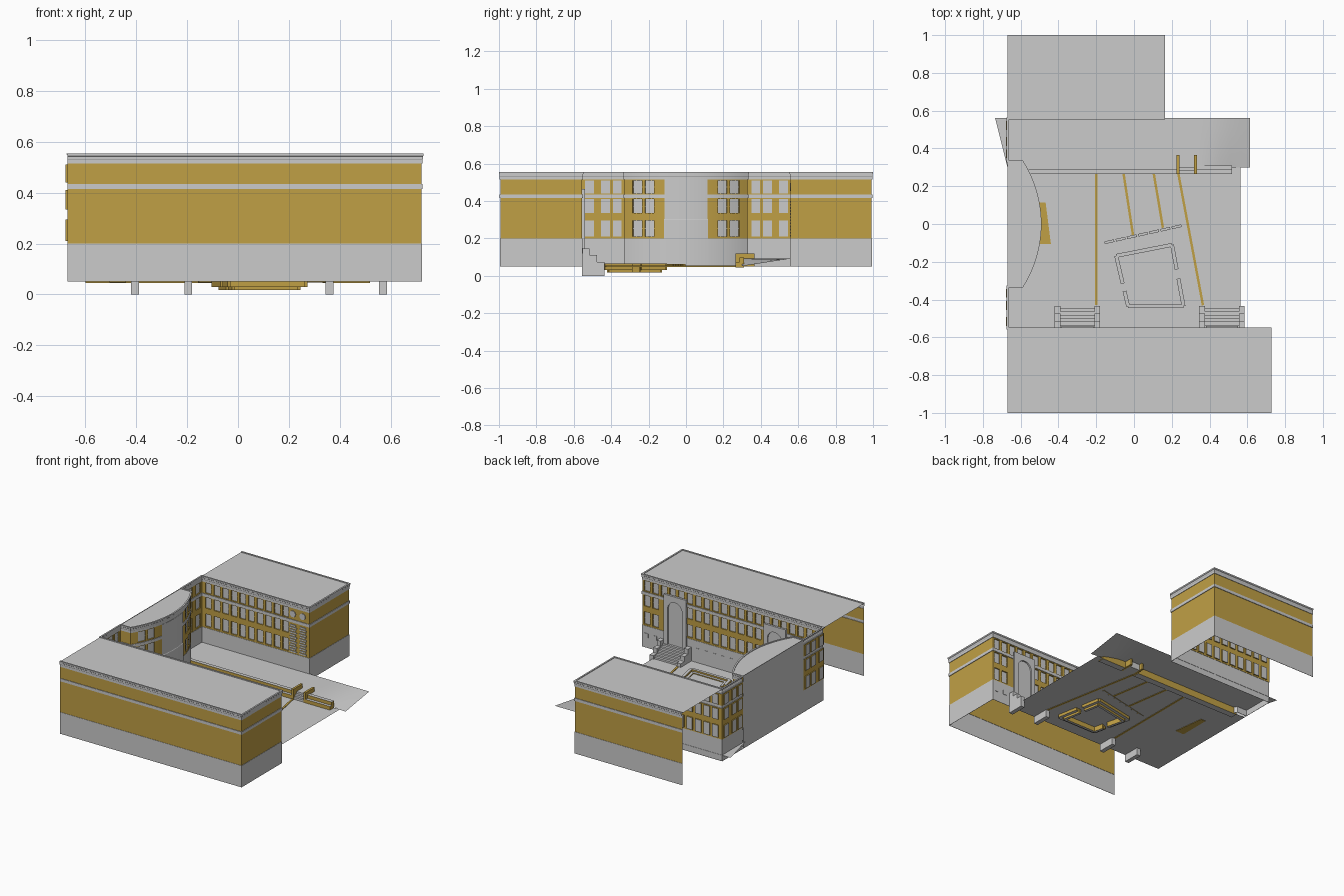
import bpy, bmesh, math
from mathutils import Vector as V

if "Cube" in bpy.data.objects:
    bpy.data.objects.remove(bpy.data.objects["Cube"])


def material(name, c):
    m = bpy.data.materials.new(name)
    m.diffuse_color = (*c, 1)
    m.use_nodes = True
    m.node_tree.nodes["Principled BSDF"].inputs["Base Color"].default_value = m.diffuse_color
    return m


GREY = material("stone", (0.8, 0.8, 0.8))
BROWN = material("brick", (0.53, 0.35, 0.06))


def mk(name, faces, smooth=False):
    """faces: list of (points, slot) with slot 0 grey, 1 brown"""
    bm = bmesh.new()
    for pts, slot in faces:
        bm.faces.new([bm.verts.new(p) for p in pts]).material_index = slot
    bmesh.ops.remove_doubles(bm, verts=bm.verts, dist=1e-5)
    me = bpy.data.meshes.new(name)
    bm.to_mesh(me)
    bm.free()
    me.materials.append(GREY)
    me.materials.append(BROWN)
    o = bpy.data.objects.new(name, me)
    bpy.context.collection.objects.link(o)
    if smooth:
        bpy.ops.object.select_all(action='DESELECT')
        o.select_set(True)
        bpy.context.view_layer.objects.active = o
        bpy.ops.object.shade_smooth_by_angle(angle=math.radians(20))
    return o


def prism(loop, vec, side=0, cap=0):
    vec = V(vec)
    a = [V(p) for p in loop]
    b = [p + vec for p in a]
    f = [(a[::-1], cap), (b, cap)]
    for i in range(len(a)):
        j = (i + 1) % len(a)
        f.append(([a[i], a[j], b[j], b[i]], side))
    return f


def slab(p, q, w, z0, z1, side=1, top=0):
    p, q = V(p), V(q)
    d = (q - p).normalized()
    n = V((-d.y, d.x)) * w / 2
    return prism([(*c, z0) for c in (p - n, q - n, q + n, p + n)], (0, 0, z1 - z0), side, top)


def sweep(name, path, prof, slot=0):
    """Sweep an (outset, z) profile along a plan path, outside on the left, mitred."""
    P = [V(p) for p in path]
    off = []
    for i in range(len(P)):
        ns = []
        for a, b in ((i - 1, i), (i, i + 1)):
            if a >= 0 and b < len(P):
                d = (P[b] - P[a]).normalized()
                ns.append(V((-d.y, d.x)))
        n = sum(ns, V((0, 0)))
        off.append(n / n.dot(ns[0]))
    pt = lambda i, k: (*(P[i] + off[i] * prof[k][0]), prof[k][1])
    return mk(name, [([pt(i, k), pt(i, k + 1), pt(i + 1, k + 1), pt(i + 1, k)], slot)
                     for i in range(len(P) - 1) for k in range(len(prof) - 1)], True)


ROWS = [(0.21, 0.295), (0.335, 0.41), (0.44, 0.51)]
ZBANDS = [[0.2, 0.21, 0.295, 0.335, 0.41, 0.415], [0.435, 0.44, 0.51, 0.515]]


def facade(name, P, length, wins=(), skip=(), seg=1):
    """Brick wall with recessed windows. P(u, z, depth) gives a point."""
    us = {round(length * i / seg, 5) for i in range(seg + 1)}
    for w in wins:
        us |= {round(w[0], 5), round(w[1], 5)}
    us = sorted(us)
    D, F = 0.008, []

    def depth(u, z):
        if not any(r[0] < z < r[1] for r in ROWS):
            return 0
        if z < 0.42 and any(s[0] < u < s[1] for s in skip):
            return 0
        return D if any(w[0] < u < w[1] for w in wins) else 0
    for zs in ZBANDS:
        g = [[depth((us[i] + us[i + 1]) / 2, (zs[k] + zs[k + 1]) / 2)
              for k in range(len(zs) - 1)] for i in range(len(us) - 1)]
        for i in range(len(g)):
            for k in range(len(g[0])):
                d, a, b, z0, z1 = g[i][k], us[i], us[i + 1], zs[k], zs[k + 1]
                F.append(([P(a, z0, d), P(a, z1, d), P(b, z1, d), P(b, z0, d)], 0 if d else 1))
                if i and g[i - 1][k] != d:
                    F.append(([P(a, z0, 0), P(a, z1, 0), P(a, z1, D), P(a, z0, D)], 1))
                if k and g[i][k - 1] != d:
                    F.append(([P(a, z0, 0), P(b, z0, 0), P(b, z0, D), P(a, z0, D)], 1))
                if d:  # glazing bars
                    m, t, h = (a + b) / 2, 0.002, (z0 + z1) / 2
                    for a2, b2, c2, d2 in ((m - t, m + t, z0, z1), (a, b, h - t, h + t)):
                        F.append(([P(a2, c2, .005), P(a2, d2, .005), P(b2, d2, .005), P(b2, c2, .005)], 0))
    return mk(name, F, seg > 1)


def straight(a, b):
    a, b = V(a), V(b)
    d = (b - a).normalized()
    n = V((-d.y, d.x))
    return (lambda u, z, k: (*(a + d * u - n * k), z)), (b - a).length


# --- building plan: one continuous wall line, outside on the left
XW, XE, XN, YS, YN, YO, R = -0.67, 0.722, 0.156, -0.555, 0.56, 0.993, 0.615
CX, T0 = -1.112, math.asin(0.33 / 0.615)
arc = [(CX + R * math.cos(T0 * (1 - i / 12)), R * math.sin(T0 * (1 - i / 12))) for i in range(25)]
path = ([(XW, YO), (XN, YO), (XN, YN), (XW, YN), (XW, .33)] + arc +
        [(XW, -.33), (XW, YS), (XE, YS), (XE, -YO), (XW, -YO)])
sweep("stone_base", path, [(0, .05), (.002, .05), (.002, .2), (0, .2)])
sweep("string_course", path, [(0, .415), (.004, .415), (.004, .435), (0, .435)])
sweep("cornice", path, [(0, .515), (.003, .515), (.003, .53), (.005, .533), (.005, .543),
                        (.007, .545), (.007, .555), (-.004, .555), (-.004, .55)])

# --- brick walls with windows
plain = [((XW, YO), (XN, YO)), ((XN, YO), (XN, YN)), ((XW, .33), arc[0]), (arc[-1], (XW, -.33)),
         ((XE, YS), (XE, -YO)), ((XE, -YO), (XW, -YO))]
for i, (a, b) in enumerate(plain):
    facade(f"plain_wall_{i}", *straight(a, b))
side = [(.015, .062), (.1, .148), (.165, .21)]
P, L = straight((XW, YN), (XW, .33))
facade("west_wall_north", P, L, side)
P, L = straight((XW, -.33), (XW, YS))
facade("west_wall_south", P, L, [(L - b, L - a) for a, b in side])
DOORS = (0.465, -0.3)
P, L = straight((XW, YS), (XE, YS))
facade("south_facade", P, L, [(.025 + .0655 * i, .07 + .0655 * i) for i in range(21)],
       [(x - XW - .1, x - XW + .1) for x in DOORS])
P, L = straight((XN, YN), (XW, YN))
facade("north_facade", P, L, [(.16 + .066 * i, .205 + .066 * i) for i in range(10)])
ub = lambda y: R * (T0 - math.asin(y / R))
bow = [(.285, .235), (.22, .17), (-.17, -.22), (-.235, -.285)]
facade("bow_wall",
       lambda u, z, k: (CX + (R - k) * math.cos(T0 - u / R), (R - k) * math.sin(T0 - u / R), z),
       2 * R * T0, [(ub(a), ub(b)) for a, b in bow], seg=24)
sweep("bow_entrance_panel", [p for p in arc if abs(p[1]) < .12],
      [(-.002, .05), (.007, .05), (.007, .3), (.005, .303), (.005, .515), (-.002, .515)])

# --- east end of north wing: round medallions and slatted windows
F = []
for x in (.03, .105):
    F += prism([(x + .022 * math.cos(t * math.pi / 8), YN, .475 + .022 * math.sin(t * math.pi / 8))
                for t in range(16)], (0, -.005, 0))
    for k in range(12):
        z = .21 + k * .0165
        F += slab((x - .025 + .006 * (k % 2), YN - .002), (x + .03 - .006 * (k % 2), YN - .002),
                  .006, z, z + .009, 0)
mk("medallions_and_slats", F)

# --- roofs and plain back of the bow
rect = lambda x0, y0, x1, y1, z: [(x0, y0, z), (x1, y0, z), (x1, y1, z), (x0, y1, z)]
mk("south_roof", [(rect(XW, -YO, XE, YS, .551), 0)])
mk("north_roof", [(rect(XW, YN, XN, YO, .551), 0)])
mk("bow_roof", [([(XW, -.33, .551)] + [(*p, .551) for p in arc[::-1]] + [(XW, .33, .551)], 0)])
mk("bow_back_wall", [([(XW, .33, .05), (XW, -.33, .05), (XW, -.33, .555), (XW, .33, .555)], 0)])

# --- arched doorways with stepped cheeks and stairs
for n, x in enumerate(DOORS):
    w, h, s = .085, .465, .37
    arch = [(x + .055 * math.cos(math.pi * t / 16), s + .055 * math.sin(math.pi * t / 16)) for t in range(17)]
    arch = [(x + .055, .05)] + arch + [(x - .055, .05)]
    outer = [(x + w, .05), (x + w, h), (x - w, h), (x - w, .05)]
    mk(f"door_surround_{n}", prism([(a, YS, z) for a, z in outer + arch[::-1]], (0, .014, 0)))
    mk(f"door_leaf_{n}", prism([(a, YS, z) for a, z in arch], (0, .004, 0)))
    cheek = [(-.555, 0), (-.435, 0), (-.435, .075), (-.475, .075), (-.475, .11),
             (-.515, .11), (-.515, .145), (-.555, .145)]
    for sgn in (-1, 1):
        mk(f"stair_cheek_{n}_{sgn}", prism([(x + sgn * .105 - .015, y, z) for y, z in cheek], (.03, 0, 0)))
    F = []
    for k in range(6):
        F += slab((x - .09, -.5 - .009 * k), (x + .09, -.5 - .009 * k), .11 - .018 * k, .05, .062 + .012 * k, 0)
    mk(f"door_steps_{n}", F)
F = []
for i in range(21):
    x = -.62 + i * .0655
    if all(abs(x - d) > .13 for d in DOORS):
        F += slab((x - .014, YS + .002), (x + .014, YS + .002), .006, .12, .15, 0)
mk("basement_windows", F)

# --- courtyard ground and raised north terrace
mk("courtyard_ground", [(rect(XW, -.555, .565, .31, .05), 0)])


def terrace(i, j):
    x, y = -.67 + 1.285 * i / 24, .3 + .26 * j / 6
    s = min(max((x - .35) / .25, 0), 1)
    return (x, y, .092 - .04 * s * s * (3 - 2 * s) * (.56 - y) / .26)


F = [([terrace(i, j), terrace(i + 1, j), terrace(i + 1, j + 1), terrace(i, j + 1)], 0)
     for i in range(24) for j in range(6)]
F.append(([(-.67, .3, .092), (-.67, .56, .092), (-.735, .56, .092)], 0))
mk("north_terrace", F, True)
F = []
for x0, x1 in ((-.6, .225), (.333, .52)):
    F += slab((x0, .275), (x1, .275), .02, .045, .075)
    F += slab((x0, .298), (x1, .298), .026, .045, .098)
mk("terrace_retaining_steps", F)
F = []
for x in (.233, .325):
    F += slab((x, .265), (x, .365), .015, .05, .12, 1, 1)
for k in range(3):
    F += slab((.279, .268 + .016 * k), (.279, .34), .078, .05, .064 + .014 * k, 0)
mk("terrace_stair", F)

# --- paving strips and patch by the bow
F = []
for p, q in (((-.2, .265), (-.2, -.43)), ((-.055, .265), (-.005, -.06)),
             ((.105, .265), (.153, -.02)), ((.235, .265), (.365, -.43))):
    F += slab(p, q, .013, .047, .054, 1, 1)
F += prism([(-.505, -.105, .047), (-.44, -.105, .047), (-.468, .115, .047), (-.505, .115, .047)],
           (0, 0, .006), 1, 1)
mk("paving_strips", F)

# --- row of benches
F = []
a, b = V((-.16, -.1)), V((.255, -.008))
for i in range(7):
    F += slab(a.lerp(b, (i + .07) / 7), a.lerp(b, (i + .93) / 7), .014, .047, .063)
mk("bench_row", F)

# --- tilted garden enclosure: outer wall and lower inner ledge, two gaps
A, B, C, D = V((-.1, -.165)), V((.205, -.105)), V((.268, -.44)), V((-.035, -.44))
F = []
mid = (A + B + C + D) / 4
for k, w, z0, z1 in ((.97, .02, .03, .066), (.83, .018, .017, .056)):
    a, b, c, d = [mid + (p - mid) * k for p in (A, B, C, D)]
    for p, q in ((a, b), (b, b.lerp(c, .4)), (b.lerp(c, .55), c), (c, d),
                 (d, d.lerp(a, .3)), (d.lerp(a, .45), a)):
        F += slab(p, q, w, z0, z1)
mk("garden_enclosure", F)
